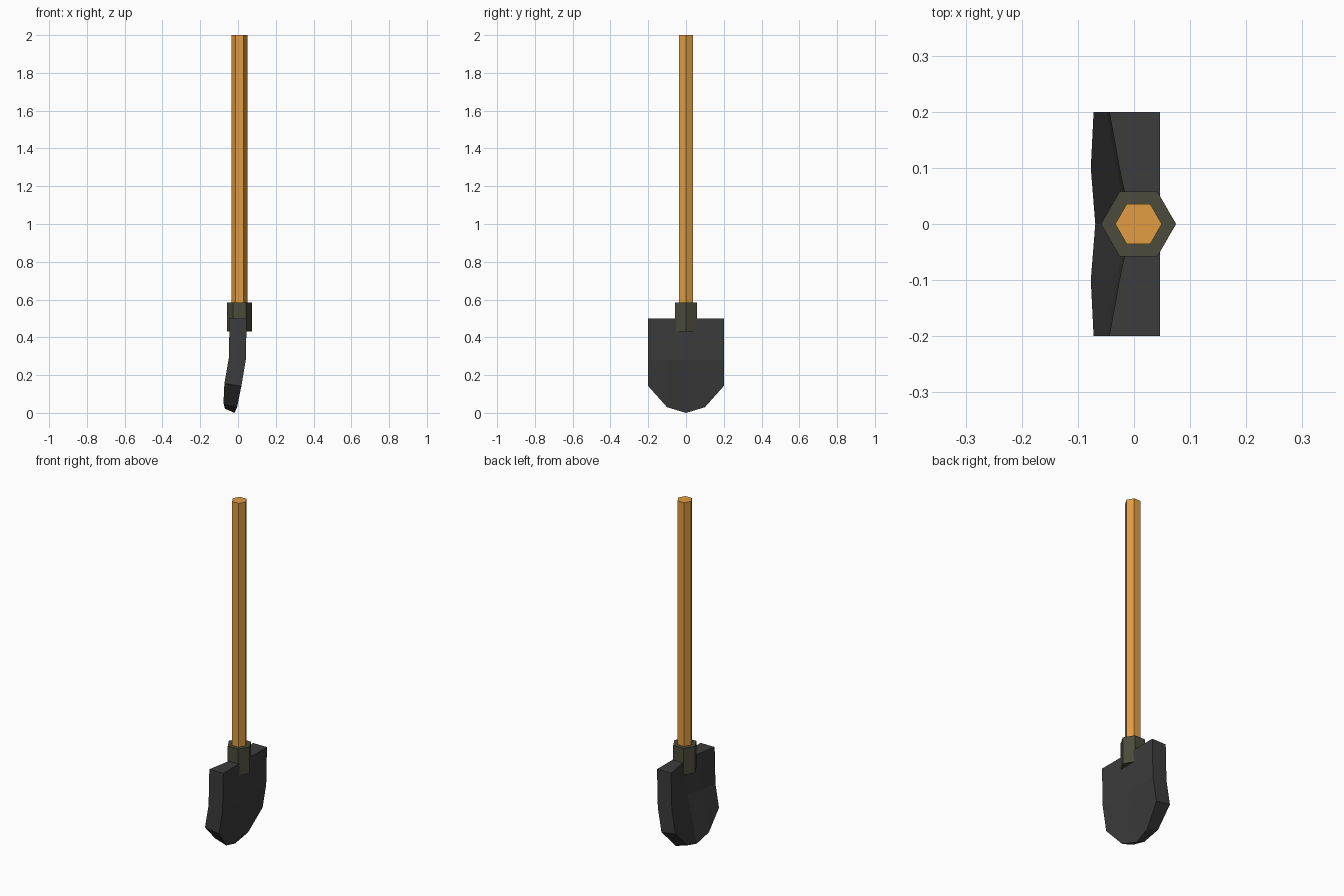
import bpy, bmesh
from math import radians

if "Cube" in bpy.data.objects:
    bpy.data.objects.remove(bpy.data.objects["Cube"])


def paint(obj, name, rgb):
    mat = bpy.data.materials.new(name)
    mat.diffuse_color = (*rgb, 1)
    mat.use_nodes = True
    mat.node_tree.nodes["Principled BSDF"].inputs["Base Color"].default_value = mat.diffuse_color
    obj.data.materials.append(mat)


def hex_prism(name, radius, z0, z1):
    bpy.ops.mesh.primitive_cylinder_add(
        vertices=6, radius=radius, depth=z1 - z0,
        location=(0.008, 0, (z0 + z1) / 2), rotation=(0, 0, radians(30)))
    obj = bpy.context.object
    obj.name = name
    return obj


# Wooden handle and the metal socket that holds it
handle = hex_prism("handle", 0.0415, 0.45, 2.0)
paint(handle, "wood", (0.75, 0.34, 0.055))
socket = hex_prism("socket", 0.067, 0.43, 0.585)
paint(socket, "socket_metal", (0.07, 0.07, 0.045))

# Blade: bent sheet, thick at the side rims and thin along the middle
# Each station across the width: y, thickness, bottom point of the face (x, z), rear lift
stations = [(0.0, 0.051, -0.018, 0.0, 0.022),
            (0.1, 0.072, -0.005, 0.03, 0.022),
            (0.2, 0.090, 0.018, 0.142, 0.013)]
columns = [(-s[0], *s[1:]) for s in stations[:0:-1]] + stations

bm = bmesh.new()
face, rear = [], []
for y, thick, bx, bz, lift in columns:
    rows = [(0.046, 0.50, 0.0), (0.041, 0.28, 0.008), (bx, bz, lift)]
    face.append([bm.verts.new((x, y, z)) for x, z, _ in rows])
    rear.append([bm.verts.new((x - thick, y, z + up)) for x, z, up in rows])

for i in range(4):
    for side in (face, rear):
        for r in range(2):
            bm.faces.new((side[i][r], side[i][r + 1], side[i + 1][r + 1], side[i + 1][r]))
    # top edge and cutting edge
    for r in (0, 2):
        bm.faces.new((face[i][r], face[i + 1][r], rear[i + 1][r], rear[i][r]))
# side rims
for i in (0, 4):
    for r in range(2):
        bm.faces.new((face[i][r], face[i][r + 1], rear[i][r + 1], rear[i][r]))
bmesh.ops.recalc_face_normals(bm, faces=bm.faces)

mesh = bpy.data.meshes.new("blade")
bm.to_mesh(mesh)
bm.free()
blade = bpy.data.objects.new("blade", mesh)
bpy.context.collection.objects.link(blade)
paint(blade, "dark_metal", (0.045, 0.045, 0.045))
